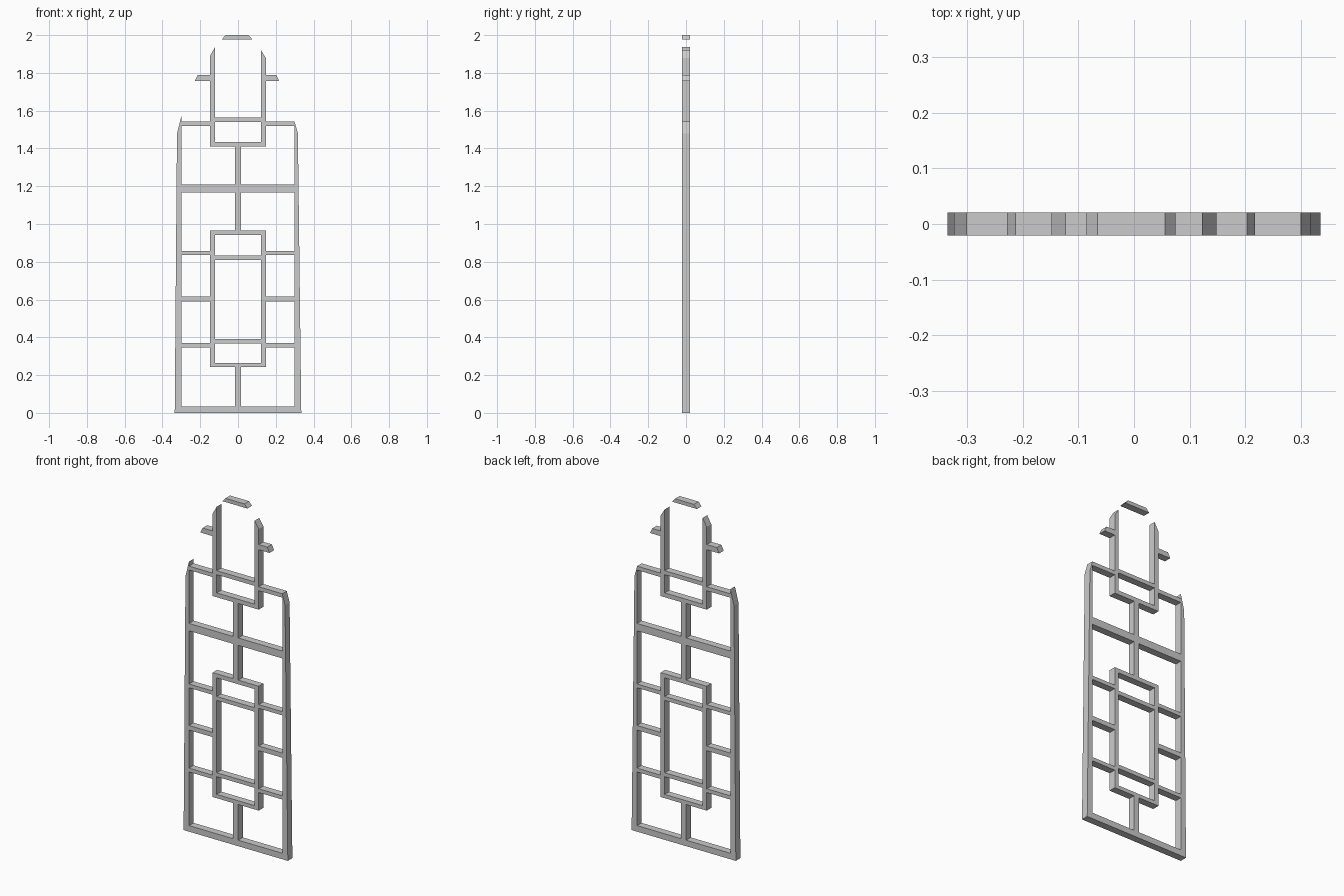
import bpy
import bmesh

if "Cube" in bpy.data.objects:
    bpy.data.objects.remove(bpy.data.objects["Cube"], do_unlink=True)

BACK, FRONT = 0.021, -0.021
RAIL = 0.30               # inner face of the side rails
POST_IN, POST_OUT = 0.122, 0.148
STEM = 0.016              # half width of the centre stem

grey = bpy.data.materials.new("plain grey")
grey.use_nodes = True
GREY = (0.6, 0.6, 0.6, 1)
grey.diffuse_color = GREY
grey.node_tree.nodes["Principled BSDF"].inputs["Base Color"].default_value = GREY


def plate(name, outline):
    """Extrude an x-z outline through the lattice thickness."""
    bm = bmesh.new()
    face = bm.faces.new([bm.verts.new((x, FRONT, z)) for x, z in outline])
    out = bmesh.ops.extrude_face_region(bm, geom=[face])
    moved = [v for v in out["geom"] if isinstance(v, bmesh.types.BMVert)]
    bmesh.ops.translate(bm, verts=moved, vec=(0, BACK - FRONT, 0))
    bmesh.ops.recalc_face_normals(bm, faces=bm.faces)
    mesh = bpy.data.meshes.new(name)
    bm.to_mesh(mesh)
    bm.free()
    mesh.materials.append(grey)
    obj = bpy.data.objects.new(name, mesh)
    bpy.context.collection.objects.link(obj)
    return obj


def bar(name, x0, x1, z0, z1):
    return plate(name, [(x0, z0), (x1, z0), (x1, z1), (x0, z1)])


# Outer frame: tapered side rails with pointed tips, and the sill
plate("right_rail", [(-0.335, 0), (-RAIL, 0), (-RAIL, 1.57), (-0.323, 1.48)])
plate("left_rail", [(RAIL, 0), (0.335, 0), (0.317, 1.48), (RAIL, 1.54)])
bar("sill", -RAIL, RAIL, 0, 0.035)

# Centre stems and the wide middle rail
bar("lower_stem", -STEM, STEM, 0.035, 0.242)
bar("middle_stem", -STEM, STEM, 0.965, 1.167)
bar("middle_rail", -RAIL, RAIL, 1.167, 1.21)
bar("upper_stem", -STEM, STEM, 1.21, 1.41)

# Lower panel frame and its crossbars
bar("panel_bottom", -POST_IN, POST_IN, 0.242, 0.264)
bar("panel_top", -POST_IN, POST_IN, 0.941, 0.965)
bar("panel_lower_crossbar", -POST_IN, POST_IN, 0.367, 0.39)
bar("panel_upper_crossbar", -POST_IN, POST_IN, 0.81, 0.833)

# Upper panel frame, open at the top
bar("upper_panel_bottom", -POST_IN, POST_IN, 1.41, 1.435)
bar("upper_panel_crossbar", -POST_IN, POST_IN, 1.541, 1.564)

# Parts on both sides; the slanted tips differ slightly per side
side_levels = [(0.347, 0.369), (0.59, 0.617), (0.836, 0.858), (1.52, 1.543)]
sides = [("right", -1, 1.89, 1.936, 0.213, 0.228),
         ("left", 1, 1.878, 1.92, 0.203, 0.217)]
for side, s, tip_out, tip_in, arm_top, arm_low in sides:
    bar(side + "_panel_post", s * POST_IN, s * POST_OUT, 0.242, 0.965)
    plate(side + "_upper_post", [(s * POST_IN, 1.41), (s * POST_OUT, 1.41),
                                 (s * POST_OUT, tip_out), (s * POST_IN, tip_in)])
    plate(side + "_arm", [(s * POST_OUT, 1.758), (s * arm_low, 1.758),
                          (s * arm_top, 1.788), (s * POST_OUT, 1.788)])
    for i, (z0, z1) in enumerate(side_levels, 1):
        bar(f"{side}_side_bar_{i}", s * POST_OUT, s * RAIL, z0, z1)

# Detached cap piece above the open panel
plate("top_cap", [(-0.085, 1.978), (0.075, 1.978), (0.056, 2.0), (-0.066, 2.0)])
